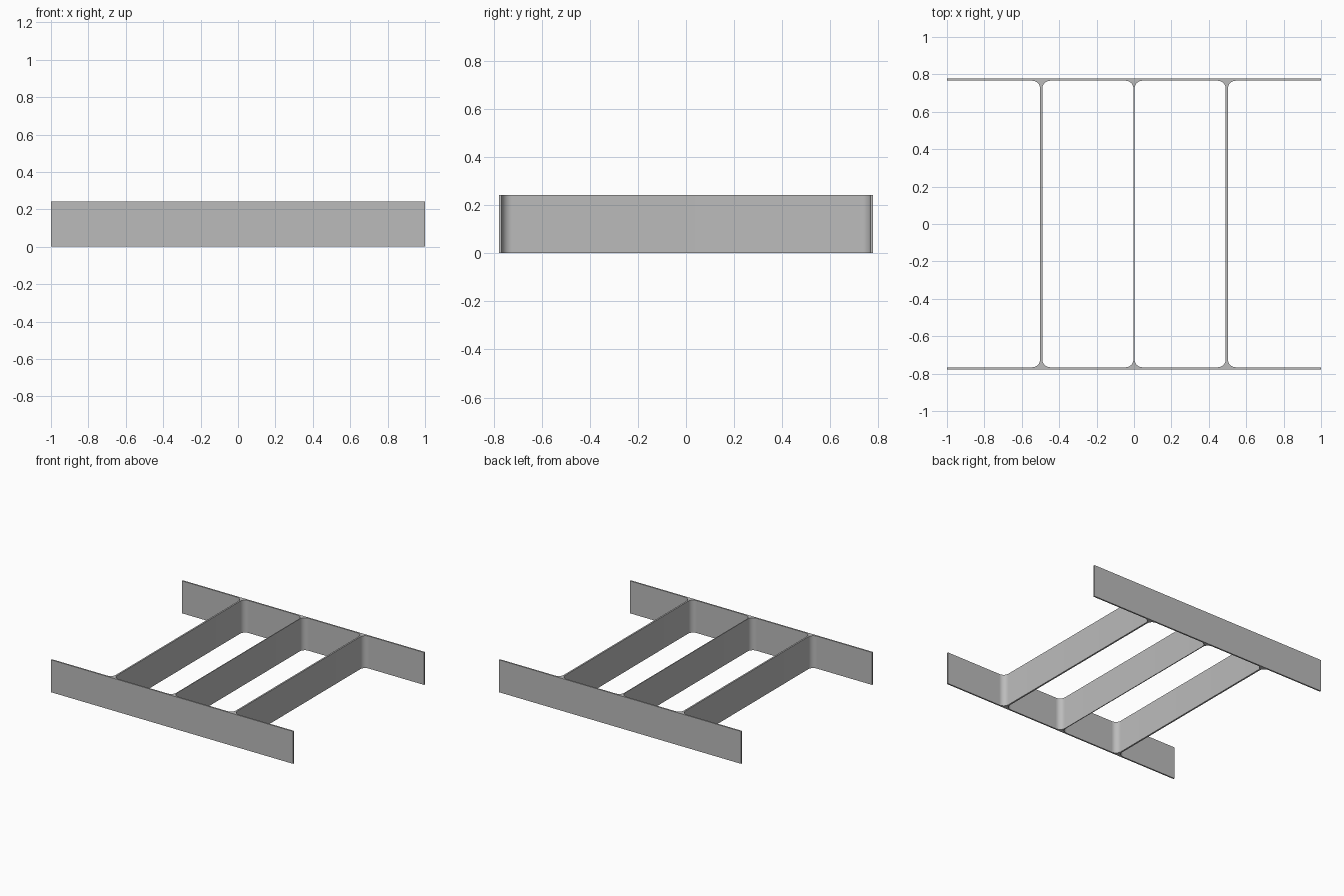
import bpy
import bmesh
import math

old = bpy.data.objects.get("Cube")
if old:
    bpy.data.objects.remove(old, do_unlink=True)

HEIGHT = 0.242
DEPTH = 0.777      # half depth to the outer rail faces
RAIL = 0.011       # rail thickness
RADIUS = 0.042     # corner fillet radius
STEPS = 10

steel = bpy.data.materials.new("grey_steel")
steel.use_nodes = True
colour = (0.5, 0.5, 0.5, 1)
steel.diffuse_color = colour
steel.node_tree.nodes["Principled BSDF"].inputs["Base Color"].default_value = colour


def extrude_outline(name, outline):
    """Extrude a flat outline from the ground to the full height."""
    bm = bmesh.new()
    face = bm.faces.new([bm.verts.new((x, y, 0)) for x, y in outline])
    result = bmesh.ops.extrude_face_region(bm, geom=[face], use_keep_orig=True)
    top = [v for v in result["geom"] if isinstance(v, bmesh.types.BMVert)]
    bmesh.ops.translate(bm, verts=top, vec=(0, 0, HEIGHT))
    bmesh.ops.recalc_face_normals(bm, faces=bm.faces)
    mesh = bpy.data.meshes.new(name)
    bm.to_mesh(mesh)
    bm.free()
    mesh.materials.append(steel)
    obj = bpy.data.objects.new(name, mesh)
    bpy.context.collection.objects.link(obj)
    bpy.ops.object.select_all(action="DESELECT")
    obj.select_set(True)
    bpy.context.view_layer.objects.active = obj
    bpy.ops.object.shade_smooth_by_angle(angle=math.radians(30))
    return obj


def rail(name, side):
    outer, inner = side * DEPTH, side * (DEPTH - RAIL)
    extrude_outline(name, [(-1, outer), (1, outer), (1, inner), (-1, inner)])


def web(name, x, thickness):
    """Cross plate flaring into both rails with rounded fillets."""
    half, end = thickness / 2, DEPTH - RAIL
    quarter = []
    for i in range(STEPS + 1):
        a = math.pi / 2 * i / STEPS
        quarter.append((half + RADIUS * (1 - math.cos(a)),
                        end - RADIUS * (1 - math.sin(a))))
    right = [(px, -py) for px, py in reversed(quarter)] + quarter
    left = [(-px, -py) for px, py in right]
    extrude_outline(name, [(x + px, py) for px, py in right + left])


# Long front and back rails
rail("front_rail", -1)
rail("back_rail", 1)

# Cross plates, the middle one thinner
web("right_cross_plate", -0.496, 0.012)
web("middle_cross_plate", 0, 0.006)
web("left_cross_plate", 0.496, 0.012)
